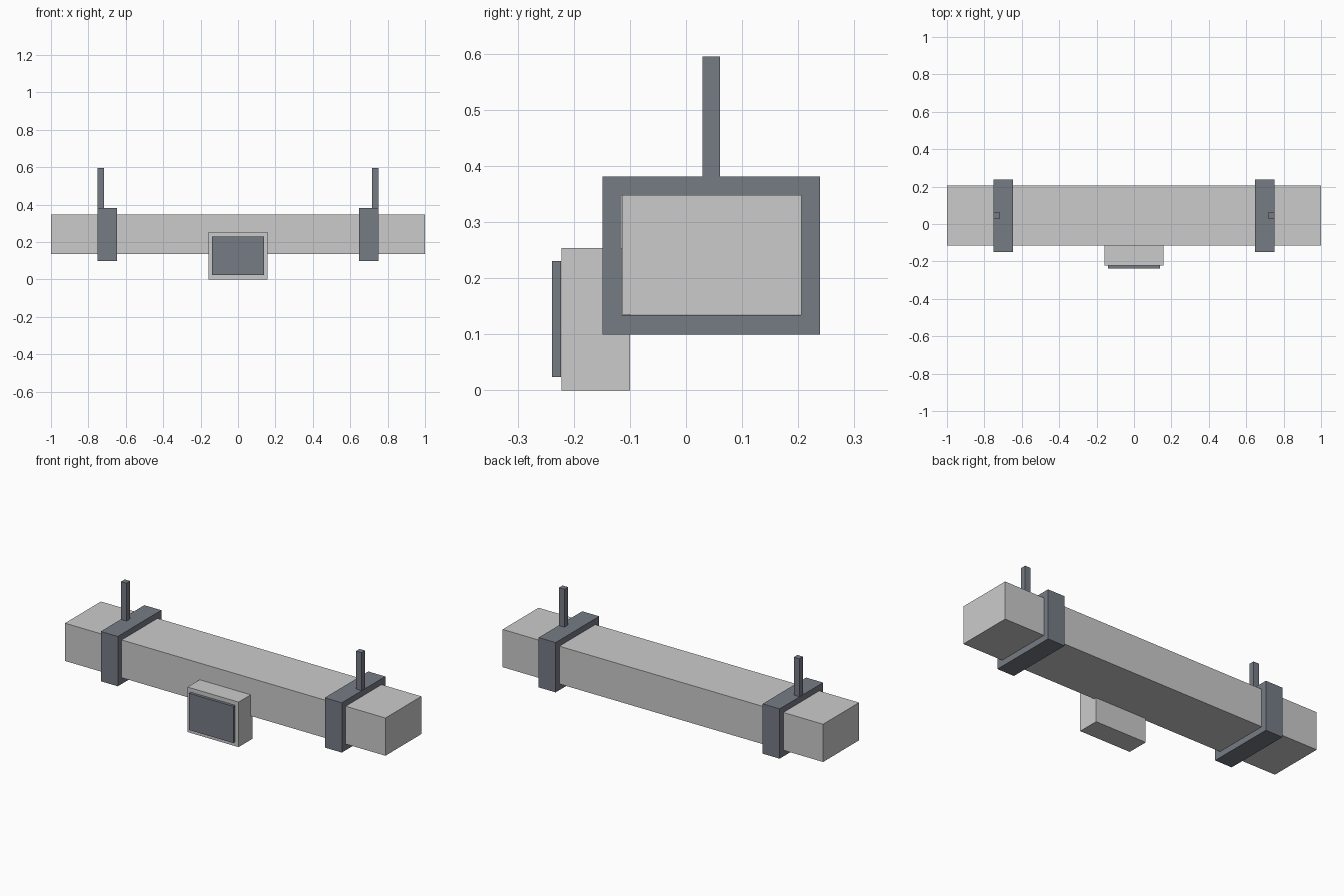
import bpy, bmesh

if "Cube" in bpy.data.objects:
    bpy.data.objects.remove(bpy.data.objects["Cube"])

dark = bpy.data.materials.new("dark_slate")
dark.diffuse_color = (0.18, 0.2, 0.235, 1)
dark.use_nodes = True
dark.node_tree.nodes["Principled BSDF"].inputs["Base Color"].default_value = dark.diffuse_color


def make_object(name, bm, mat=None, mirrored=False):
    bmesh.ops.recalc_face_normals(bm, faces=bm.faces)
    mesh = bpy.data.meshes.new(name)
    bm.to_mesh(mesh)
    bm.free()
    obj = bpy.data.objects.new(name, mesh)
    bpy.context.collection.objects.link(obj)
    if mat:
        mesh.materials.append(mat)
    if mirrored:
        obj.modifiers.new("Mirror", "MIRROR").use_axis[0] = True
    return obj


def box(name, x, y, z, mat=None, mirrored=False):
    bm = bmesh.new()
    bmesh.ops.create_cube(bm, size=1)
    for v in bm.verts:
        for i, (lo, hi) in enumerate((x, y, z)):
            v.co[i] = lo if v.co[i] < 0 else hi
    return make_object(name, bm, mat, mirrored)


def band(name, x, y, z, thickness, mat):
    # rectangular ring around the beam, extruded along x
    bm = bmesh.new()
    loops = []
    for t in (0, thickness):
        y0, y1, z0, z1 = y[0] + t, y[1] - t, z[0] + t, z[1] - t
        loops.append([bm.verts.new((x[0], a, b))
                      for a, b in ((y0, z0), (y1, z0), (y1, z1), (y0, z1))])
    outer, inner = loops
    faces = [bm.faces.new((outer[i], outer[(i + 1) % 4], inner[(i + 1) % 4], inner[i]))
             for i in range(4)]
    ext = bmesh.ops.extrude_face_region(bm, geom=faces, use_keep_orig=True)
    moved = [g for g in ext["geom"] if isinstance(g, bmesh.types.BMVert)]
    bmesh.ops.translate(bm, verts=moved, vec=(x[1] - x[0], 0, 0))
    return make_object(name, bm, mat, True)


# Long horizontal beam
box("beam", (-1, 1), (-0.114, 0.206), (0.135, 0.348))

# Clamping bands and hanger rods, mirrored left and right
band("clamp_band", (0.646, 0.752), (-0.149, 0.239), (0.1, 0.381), 0.034, dark)
box("hanger_rod", (0.716, 0.75), (0.029, 0.061), (0.378, 0.595), dark, True)

# Control box on the front with its dark panel
box("control_box", (-0.159, 0.159), (-0.222, -0.1), (0, 0.254))
box("front_panel", (-0.138, 0.138), (-0.239, -0.223), (0.024, 0.231), dark)
